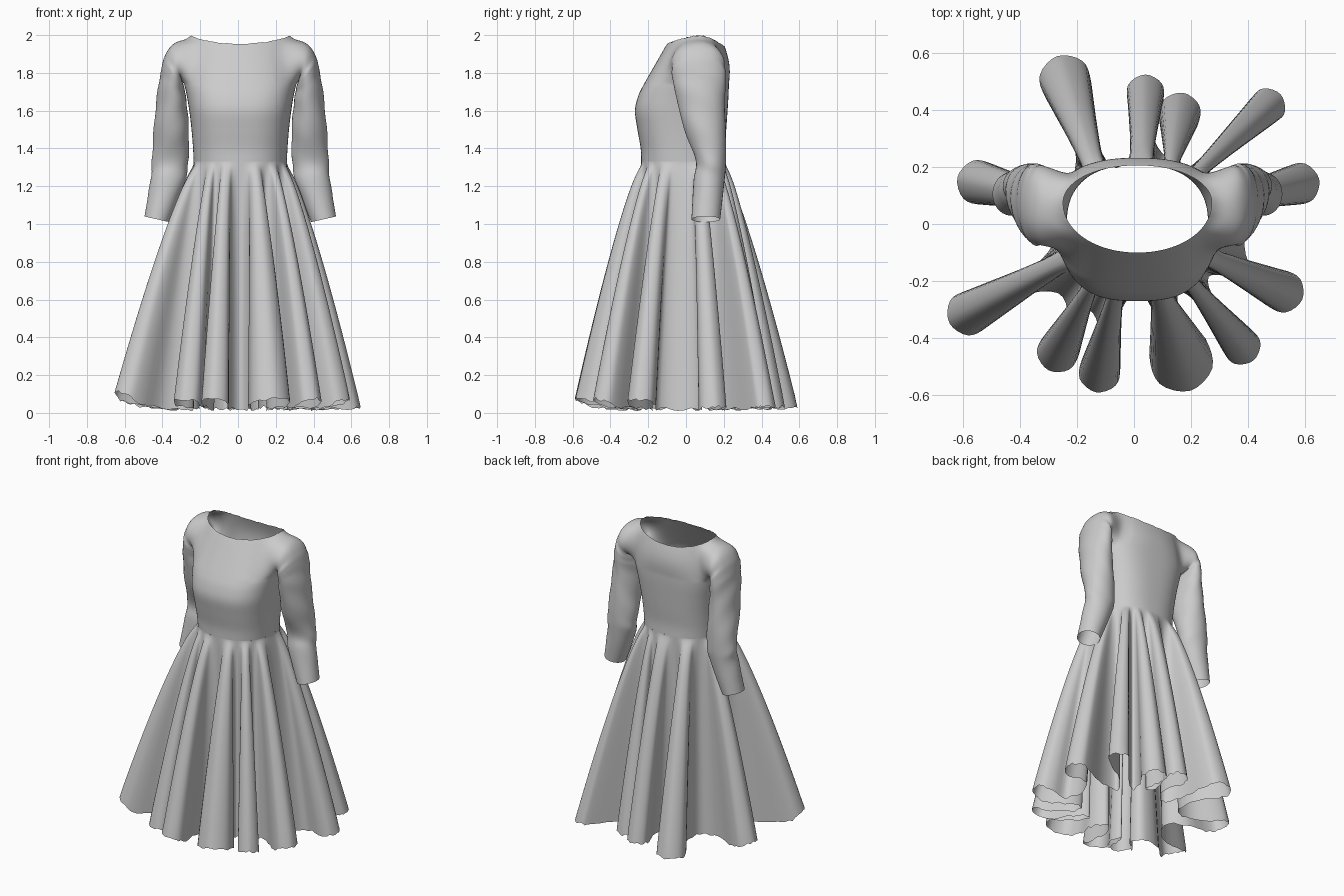
import bpy, bmesh, math, random
from mathutils import Vector

if "Cube" in bpy.data.objects:
    bpy.data.objects.remove(bpy.data.objects["Cube"])

random.seed(4)
SHIFT = 0.012  # whole upper garment sits slightly to +x


def catmull(pts, sub, closed=False):
    """Smooth curve through points of any dimension."""
    n, out = len(pts), []
    get = (lambda i: pts[i % n]) if closed else (lambda i: pts[max(0, min(n - 1, i))])
    for i in range(n if closed else n - 1):
        a, b, c, d = (get(i + k) for k in (-1, 0, 1, 2))
        for j in range(sub):
            t = j / sub
            out.append(0.5 * (2 * b + (c - a) * t + (2 * a - 5 * b + 4 * c - d) * t * t
                              + (3 * b - a - 3 * c + d) * t ** 3))
    if not closed:
        out.append(pts[-1].copy())
    return out


def spow(v, n):
    return math.copysign(abs(v) ** (2 / n), v)


def body_point(a, z, hx, yf, yc, yb, n):
    s = spow(math.sin(a), n)
    return Vector((SHIFT + hx * spow(math.cos(a), n),
                   yc + s * ((yb - yc) if s > 0 else (yc - yf)), z))


def strip(bm, rows, skip=lambda r, c: False):
    n = len(rows[0])
    for r in range(len(rows) - 1):
        for c in range(n):
            if not skip(r, c):
                d = (c + 1) % n
                bm.faces.new((rows[r][c], rows[r][d], rows[r + 1][d], rows[r + 1][c]))


def finish(bm, name):
    bmesh.ops.recalc_face_normals(bm, faces=bm.faces)
    me = bpy.data.meshes.new(name)
    bm.to_mesh(me)
    bm.free()
    me.polygons.foreach_set("use_smooth", [True] * len(me.polygons))
    ob = bpy.data.objects.new(name, me)
    bpy.context.collection.objects.link(ob)


# Bodice: z, half width, front y, side y, back y, squareness
WAIST = (1.33, 0.247, -0.237, 0.0, 0.207, 2.4)
profile = [Vector(p) for p in (
    WAIST,
    (1.40, 0.250, -0.240, 0.00, 0.205, 2.5),
    (1.50, 0.258, -0.257, 0.00, 0.213, 2.6),
    (1.60, 0.270, -0.270, 0.01, 0.220, 2.7),
    (1.68, 0.283, -0.252, 0.03, 0.225, 2.7),
    (1.74, 0.297, -0.223, 0.04, 0.227, 2.6))]
N, UP, HALF = 96, 12, 10
angles = [2 * math.pi * c / N for c in range(N)]
bm = bmesh.new()
ring_pts = [[body_point(a, *p) for a in angles] for p in catmull(profile, 5)]
arm = len(ring_pts) - 1
neck = []
for a in angles:
    p = body_point(a, 0, 0.260, -0.10, 0.075, 0.205, 2.05)
    p.z = 2.0 - (0.045 if math.sin(a) < 0 else 0.06) * abs(math.sin(a)) ** 1.5
    neck.append(p)
for k in range(1, UP + 1):
    t = k / UP
    row = [b.lerp(q, t) for b, q in zip(ring_pts[arm], neck)]
    for p, a in zip(row, angles):
        bulge = max(0, math.sin(math.pi * t))
        p.y += 0.014 * max(0, math.sin(a)) * bulge
        p.x += math.copysign(0.028 * bulge ** 0.4 * abs(math.cos(a)) ** 5, math.cos(a))
    ring_pts.append(row)
for p in ring_pts[-1]:
    p.z += random.uniform(-0.003, 0.001)
rows = [[bm.verts.new(p) for p in r] for r in ring_pts]
top = arm + UP - 1


def in_armhole(r, c):
    return arm <= r < top and any((c - c0 + HALF) % N < 2 * HALF for c0 in (0, N // 2))


strip(bm, rows, in_armhole)

# Sleeves: outer x,z / inner x,z / centre y / half depth
sleeve = ((0.345, 1.963, 0.310, 1.755, 0.065, 0.150), (0.395, 1.905, 0.30, 1.74, 0.066, 0.146),
          (0.422, 1.80, 0.293, 1.70, 0.072, 0.140), (0.442, 1.67, 0.280, 1.61, 0.08, 0.125),
          (0.458, 1.50, 0.272, 1.47, 0.103, 0.108), (0.468, 1.34, 0.275, 1.33, 0.132, 0.080),
          (0.474, 1.24, 0.295, 1.22, 0.122, 0.082), (0.507, 1.04, 0.375, 1.01, 0.105, 0.076))
soften = []
for side, c0 in ((1, 0), (-1, N // 2)):
    cols = [(c0 + k) % N for k in range(-HALF, HALF + 1)]
    loop = ([rows[arm][c] for c in cols] + [rows[r][cols[-1]] for r in range(arm + 1, top)]
            + [rows[top][c] for c in reversed(cols)]
            + [rows[r][cols[0]] for r in range(top - 1, arm, -1)])
    columns = []
    for v in loop:
        f = math.atan2((v.co.z - 1.855) / 0.115, (v.co.y - 0.05) / 0.16)
        s, path = math.sin(f), [v.co.copy()]
        for ox, oz, ix, iz, cy, ry in sleeve:
            path.append(Vector((SHIFT + side * ((ox + ix) / 2 + s * (ox - ix) / 2),
                                cy + ry * math.cos(f), (oz + iz) / 2 + s * (oz - iz) / 2)))
        line = catmull(path, 6)
        for i, p in enumerate(line[18:-4]):  # faint cloth wrinkles
            p.x += side * 0.002 * math.sin(i * 0.9 + 2 * f)
        columns.append(line)
    srows = [loop] + [[bm.verts.new(col[i]) for col in columns] for i in range(1, len(columns[0]))]
    strip(bm, srows)
    soften += [v for r in srows[:14] for v in r]
    # bodice cloth around the armhole
    soften += [rows[r][(c0 + e * k) % N] for r in range(arm, top)
               for e in (-1, 1) for k in range(HALF + 1, HALF + 5)]

# Blend the shoulder seam into one smooth surface
soften = list(set(soften))
for _ in range(14):
    bmesh.ops.smooth_vert(bm, verts=soften, factor=0.5, use_axis_x=True, use_axis_y=True, use_axis_z=True)
bmesh.ops.delete(bm, geom=[v for v in bm.verts if not v.link_faces], context='VERTS')
finish(bm, "bodice_with_sleeves")

# Skirt folds: hem bulb centre x, y, radius, pleat angle at the waist,
# and how far out the valley before the fold lies
folds = ((0.575, 0.14, 0.075, 15, 1.5), (0.465, 0.41, 0.065, 47, 1.05), (0.16, 0.385, 0.075, 66, 1.05),
         (0.04, 0.455, 0.068, 86, 1.2), (-0.24, 0.50, 0.092, 122, 0.97), (-0.54, 0.145, 0.08, 163, 1.15),
         (-0.575, -0.31, 0.08, 206, 1.15), (-0.265, -0.445, 0.075, 236, 1.45),
         (-0.12, -0.515, 0.075, 255, 1.4), (0.165, -0.475, 0.113, 285, 1.0),
         (0.375, -0.425, 0.068, 311, 1.1), (0.52, -0.235, 0.075, 336, 1.2))
F = len(folds)
hem, waist_a = [], []
for i, (x, y, r, a, out) in enumerate(folds):
    prev = (folds[i - 1][3] - (360 if i == 0 else 0) + a) / 2
    nxt = (folds[(i + 1) % F][3] + (360 if i == F - 1 else 0) + a) / 2
    centre = Vector((x, y, 0.05))
    base = body_point(math.radians(a), *WAIST)
    base.z = 0.03
    d = centre - base
    d.z = 0
    d.normalize()
    side = Vector((-d.y, d.x, 0))
    valley = body_point(math.radians(prev), *WAIST) * out
    valley.z = 0.022
    stem_a, stem_b = (base.lerp(centre, 0.3 + 0.5 * (o - 0.95)) for o in (out, folds[(i + 1) % F][4]))
    stem_a.z = stem_b.z = 0.025
    tip_z = 0.035 + (0.04 if y < 0 else 0) + (0.04 if x < -0.5 else 0)
    hem += [valley, stem_a - side * r * 0.42]
    for b in (-115, -58, 0, 58, 115):
        b = math.radians(b)
        p = centre + r * (d * math.cos(b) + side * math.sin(b))
        p.z = 0.022 + (tip_z - 0.022) * (0.5 + 0.5 * math.cos(b))
        hem.append(p)
    hem.append(stem_b + side * r * 0.42)
    # pleats gathered at the waist, flatter cloth between them
    for k in range(32):
        u = k / 16 - 1
        g = 0.65 * u + 0.35 * u ** 3
        waist_a.append(math.radians(a + g * ((nxt - a) if g > 0 else (a - prev))))
hem = catmull(hem, 4, True)

bm = bmesh.new()
R, rows = 36, []
tops = [body_point(a, *WAIST) for a in waist_a]
jag = [random.uniform(-0.012, 0.006) for _ in hem]
for k in range(R + 1):
    t = (k / R) ** 1.5
    f = t ** 0.79 * (1 - math.exp(-45 * t))
    row = []
    for w, h, j in zip(tops, hem, jag):
        p = w.lerp(h, f)
        p.z = w.z + (h.z - w.z) * t + (j if k == R else 0)
        row.append(bm.verts.new(p))
    rows.append(row)
strip(bm, rows)
finish(bm, "pleated_skirt")
